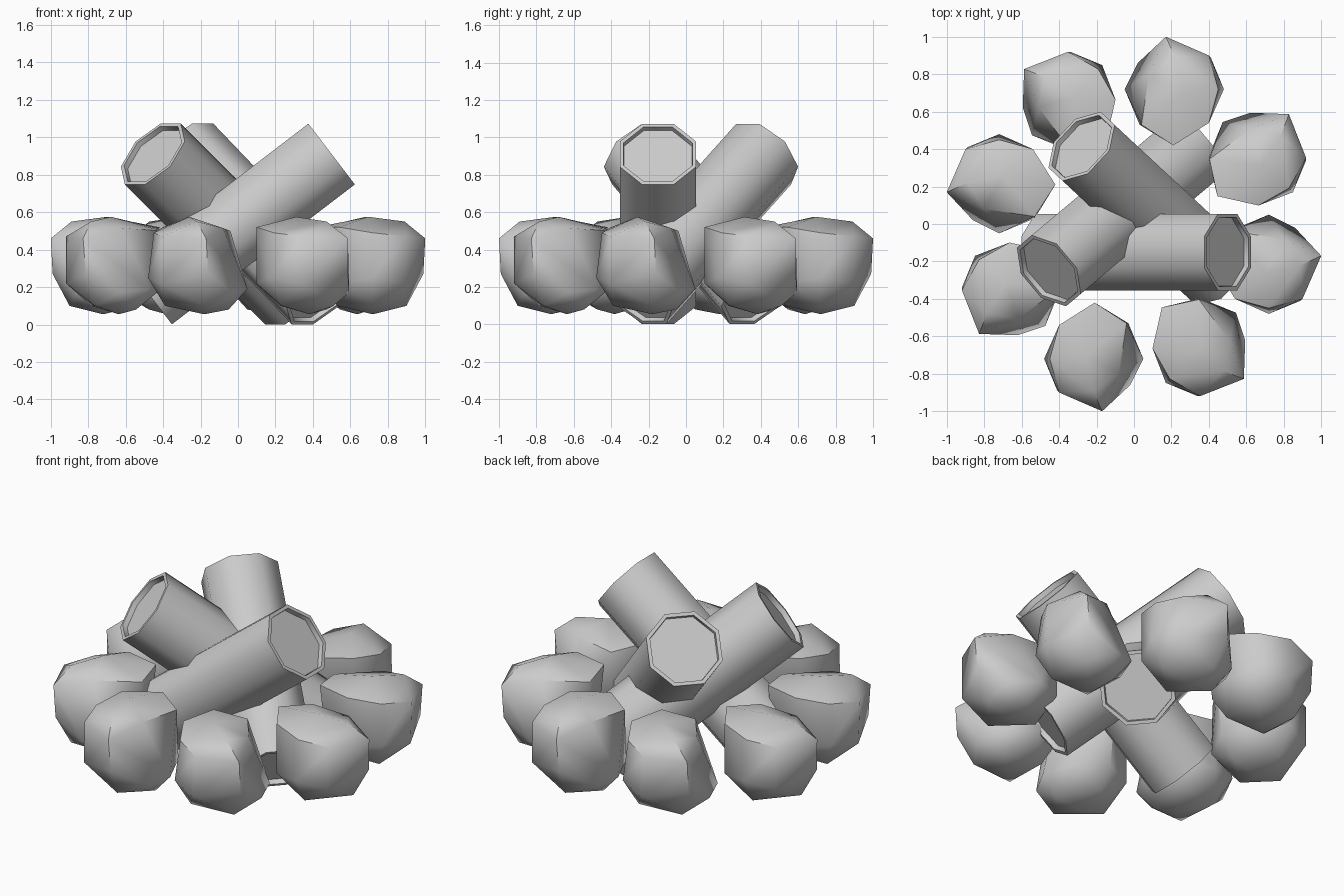
import bpy, bmesh, math
from mathutils import Matrix, Vector

if "Cube" in bpy.data.objects:
    bpy.data.objects.remove(bpy.data.objects["Cube"])


def add_object(name, mesh, matrix, angle):
    ob = bpy.data.objects.new(name, mesh)
    bpy.context.collection.objects.link(ob)
    ob.matrix_world = matrix
    bpy.ops.object.select_all(action='DESELECT')
    ob.select_set(True)
    bpy.context.view_layer.objects.active = ob
    bpy.ops.object.shade_smooth_by_angle(angle=math.radians(angle))
    return ob


# Log: eight-sided cylinder with a thin rim and recessed ends
def log_mesh(radius=0.221, length=1.23, rim=0.022, recess=0.03):
    bm = bmesh.new()
    bmesh.ops.create_cone(bm, cap_ends=True, segments=8, radius1=radius,
                          radius2=radius, depth=length,
                          matrix=Matrix.Rotation(math.radians(22.5), 4, 'Z'))
    bm.normal_update()
    ends = [f for f in bm.faces if abs(f.normal.z) > 0.9]
    bmesh.ops.inset_individual(bm, faces=ends, thickness=rim)
    for f in ends:
        # walls of the recess need their own edge loop
        n = f.normal.copy()
        bmesh.ops.inset_individual(bm, faces=[f], thickness=0.002)
        bmesh.ops.translate(bm, verts=f.verts, vec=-n * recess)
    me = bpy.data.meshes.new("log")
    bm.to_mesh(me)
    bm.free()
    return me


# Rock: faceted boulder wrapped around a few corner points (-y faces outward)
def rock_mesh():
    corners = [
        # crown
        (-0.05, 0.02, 0.575), (-0.01, -0.17, 0.55), (0.13, -0.08, 0.515),
        # shoulder
        (0.04, -0.28, 0.46), (-0.19, -0.18, 0.47), (-0.24, 0, 0.49),
        (-0.19, 0.18, 0.52), (0, 0.30, 0.52), (0.17, 0.19, 0.50),
        # waist
        (0.26, 0, 0.19), (0.19, -0.14, 0.17), (0.05, -0.27, 0.27),
        (-0.20, -0.17, 0.22), (-0.27, 0, 0.25), (-0.19, 0.18, 0.22),
        (0, 0.27, 0.22), (0.18, 0.19, 0.20),
        # underside
        (0.03, -0.18, 0.10), (-0.18, 0, 0.10), (0.03, 0, 0.055),
        (0, 0.19, 0.10), (0.16, 0, 0.08)]
    bm = bmesh.new()
    for c in corners:
        bm.verts.new(c)
    bmesh.ops.convex_hull(bm, input=bm.verts[:])
    bmesh.ops.recalc_face_normals(bm, faces=bm.faces[:])
    me = bpy.data.meshes.new("rock")
    bm.to_mesh(me)
    bm.free()
    return me


# Three crossed leaning logs: upper end position and heading
tilt, length = math.radians(37.4), 1.23
for i, (x, y, heading) in enumerate([(0.50, -0.15, 0), (-0.28, 0.415, 137),
                                     (-0.455, -0.25, 220)]):
    a = math.radians(heading)
    half = length / 2 * math.cos(tilt)
    centre = Vector((x - half * math.cos(a), y - half * math.sin(a), 0.537))
    m = (Matrix.Translation(centre) @ Matrix.Rotation(a, 4, 'Z')
         @ Matrix.Rotation(math.pi / 2 - tilt, 4, 'Y'))
    add_object(f"log_{i + 1}", log_mesh(), m, 50)

# Ring of eight rocks
for i in range(8):
    m = (Matrix.Rotation(math.radians(45 * i), 4, 'Z')
         @ Matrix.Translation((-0.21, -0.72, 0)))
    add_object(f"rock_{i + 1}", rock_mesh(), m, 45)
